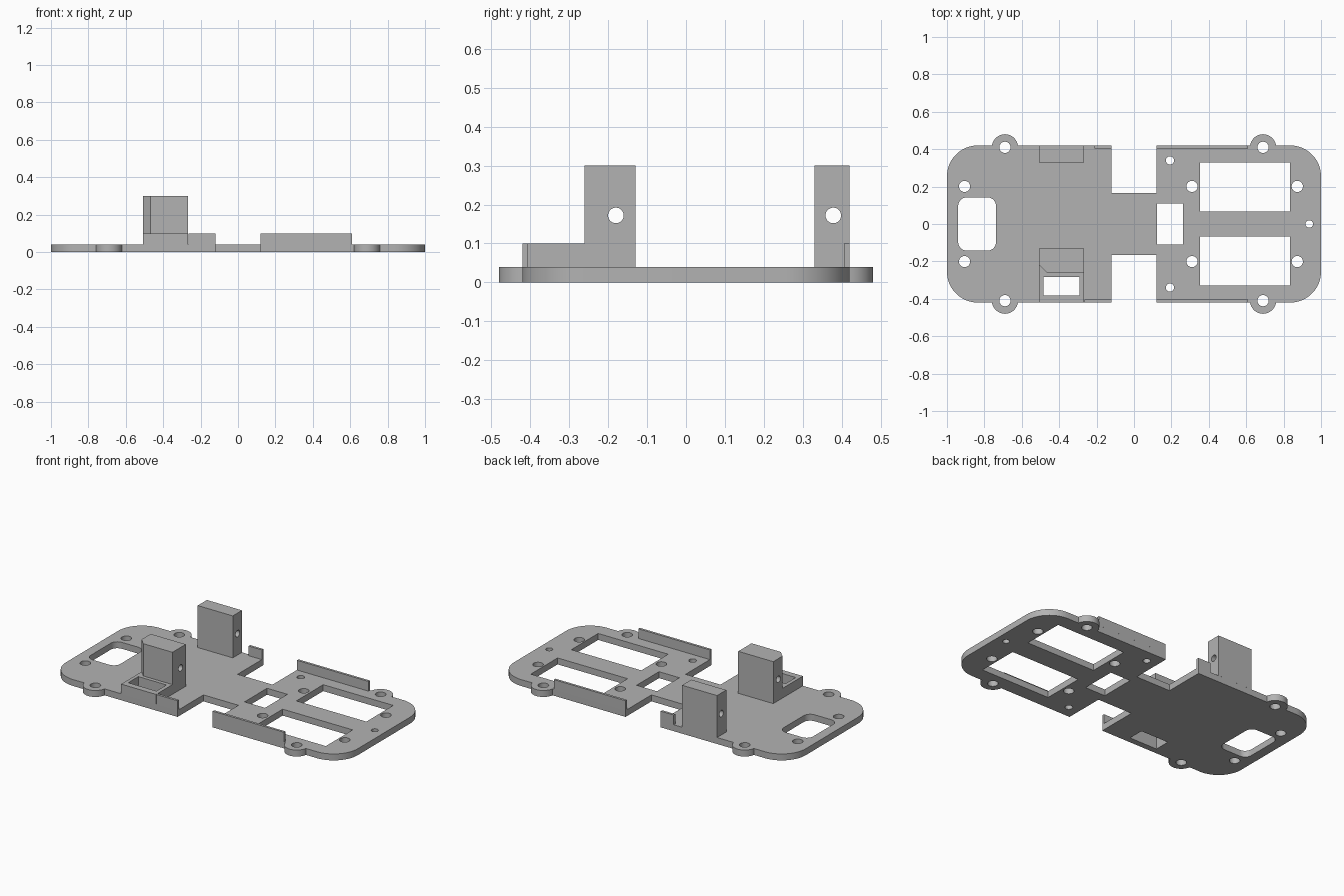
import bpy
import bmesh
from math import cos, sin, radians, pi
from mathutils import Matrix

cube = bpy.data.objects.get("Cube")
if cube:
    bpy.data.objects.remove(cube, do_unlink=True)

grey = bpy.data.materials.new("plain_grey")
grey.use_nodes = True
colour = (0.45, 0.45, 0.45, 1)
grey.diffuse_color = colour
grey.node_tree.nodes["Principled BSDF"].inputs["Base Color"].default_value = colour

THICK, WALL_TOP, POST_TOP = 0.04, 0.1, 0.3
HALF_Y, NOTCH_X, NOTCH_Y = 0.42, 0.12, 0.167


def arc(cx, cy, r, start, end, steps=12):
    angles = [radians(start + (end - start) * i / steps) for i in range(steps + 1)]
    return [(cx + r * cos(a), cy + r * sin(a)) for a in angles]


def circle(cx, cy, r):
    return arc(cx, cy, r, 0, 360, 32)[:-1]


def rect(x0, x1, y0, y1):
    return [(x0, y0), (x1, y0), (x1, y1), (x0, y1)]


def rounded_rect(x0, x1, y0, y1, r):
    return (arc(x0 + r, y0 + r, r, 180, 270) + arc(x1 - r, y0 + r, r, 270, 360)
            + arc(x1 - r, y1 - r, r, 0, 90) + arc(x0 + r, y1 - r, r, 90, 180))


def prism(name, loops, z0, z1):
    """Upright solid from an outline followed by any hole outlines."""
    curve = bpy.data.curves.new(name, "CURVE")
    curve.dimensions, curve.fill_mode = "2D", "BOTH"
    curve.extrude = (z1 - z0) / 2
    for loop in loops:
        spline = curve.splines.new("POLY")
        spline.points.add(len(loop) - 1)
        for point, (x, y) in zip(spline.points, loop):
            point.co = (x, y, 0, 1)
        spline.use_cyclic_u = True
    temp = bpy.data.objects.new(name + "_curve", curve)
    bpy.context.collection.objects.link(temp)
    graph = bpy.context.evaluated_depsgraph_get()
    mesh = bpy.data.meshes.new_from_object(temp.evaluated_get(graph))
    bpy.data.objects.remove(temp, do_unlink=True)
    bm = bmesh.new()
    bm.from_mesh(mesh)
    bmesh.ops.remove_doubles(bm, verts=bm.verts, dist=0.0001)
    bmesh.ops.translate(bm, verts=bm.verts, vec=(0, 0, (z0 + z1) / 2))
    bmesh.ops.recalc_face_normals(bm, faces=bm.faces)
    bm.to_mesh(mesh)
    bm.free()
    mesh.materials.clear()
    mesh.materials.append(grey)
    ob = bpy.data.objects.new(name, mesh)
    bpy.context.collection.objects.link(ob)
    return ob


def drill_x(ob, x, y, z, r):
    """Bore a round hole along x, then drop the cutter."""
    bm = bmesh.new()
    place = Matrix.Translation((x, y, z)) @ Matrix.Rotation(pi / 2, 4, "Y")
    bmesh.ops.create_cone(bm, cap_ends=True, segments=32, radius1=r, radius2=r,
                          depth=1, matrix=place)
    mesh = bpy.data.meshes.new("drill")
    bm.to_mesh(mesh)
    bm.free()
    mesh.materials.append(grey)
    cutter = bpy.data.objects.new("drill", mesh)
    cutter.hide_render = True
    bpy.context.collection.objects.link(cutter)
    mod = ob.modifiers.new("pin_hole", "BOOLEAN")
    mod.operation, mod.solver, mod.object = "DIFFERENCE", "EXACT", cutter
    graph = bpy.context.evaluated_depsgraph_get()
    result = bpy.data.meshes.new_from_object(ob.evaluated_get(graph))
    ob.modifiers.clear()
    ob.data = result
    bpy.data.objects.remove(cutter, do_unlink=True)


# Plate outline: front half with corners, ears and waist notch, mirrored to the back
EAR_X, EAR_Y, EAR_R, CORNER = 0.69, 0.41, 0.07, 0.165
front = arc(-1 + CORNER, -HALF_Y + CORNER, CORNER, 180, 270, 16)
front += arc(-EAR_X, -EAR_Y, EAR_R, 188, 352, 20)
front += [(-NOTCH_X, -HALF_Y), (-NOTCH_X, -NOTCH_Y)]
front += [(-x, y) for x, y in reversed(front)]
outline = front + [(x, -y) for x, y in reversed(front)]

# Openings and screw holes
holes = [rounded_rect(-0.94, -0.738, -0.142, 0.142, 0.045),
         rect(NOTCH_X + 0.002, 0.262, -0.11, 0.11),
         rect(-0.485, -0.292, -0.382, -0.283),
         circle(0.937, 0, 0.02)]
for s in (-1, 1):
    holes.append(rect(0.353, 0.833, *sorted((s * 0.067, s * 0.33))))
    holes.append(circle(0.192, s * 0.34, 0.022))
    holes += [circle(x, s * 0.201, 0.03) for x in (-0.906, 0.31, 0.873)]
    holes += [circle(x, s * EAR_Y, 0.03) for x in (-EAR_X, EAR_X)]
parts = [prism("base_plate", [outline] + holes, 0, THICK)]

# Low edge walls
WALL = 0.015
for label, s in (("front", -1), ("back", 1)):
    edge = sorted((s * HALF_Y, s * (HALF_Y - WALL)))
    parts.append(prism(label + "_left_wall", [rect(NOTCH_X, 0.61, *edge)], THICK, WALL_TOP))
    start = -0.265 if s < 0 else -0.21
    parts.append(prism(label + "_right_wall", [rect(start, -NOTCH_X, *edge)], THICK, WALL_TOP))

# Socket block with a slot in front of the front post
X0, X1 = -0.507, -0.267
parts.append(prism("socket_block", [rect(X0, X1, -HALF_Y, -0.26),
                                    rect(-0.485, -0.292, -0.382, -0.283)], THICK, WALL_TOP))

# Front post with one cut corner
shape = [(X0 + 0.04, -0.26), (X1, -0.26), (X1, -0.13), (X0, -0.13), (X0, -0.22)]
front_post = prism("front_post", [shape], THICK, POST_TOP)
drill_x(front_post, -0.39, -0.18, 0.172, 0.02)

# Small fill below the cut corner, level with the socket block
corner = [(X0, -0.26), (X0 + 0.04, -0.26), (X0, -0.22)]
parts.append(prism("post_corner_fill", [corner], THICK, WALL_TOP))

# Plain back post
back_post = prism("back_post", [rect(X0, X1, 0.33, HALF_Y)], THICK, POST_TOP)
drill_x(back_post, -0.39, 0.378, 0.172, 0.02)
parts += [front_post, back_post]

# Smooth round edges, keep corners sharp
bpy.ops.object.select_all(action="DESELECT")
for ob in parts:
    ob.select_set(True)
bpy.context.view_layer.objects.active = parts[0]
bpy.ops.object.shade_smooth_by_angle(angle=radians(30))
